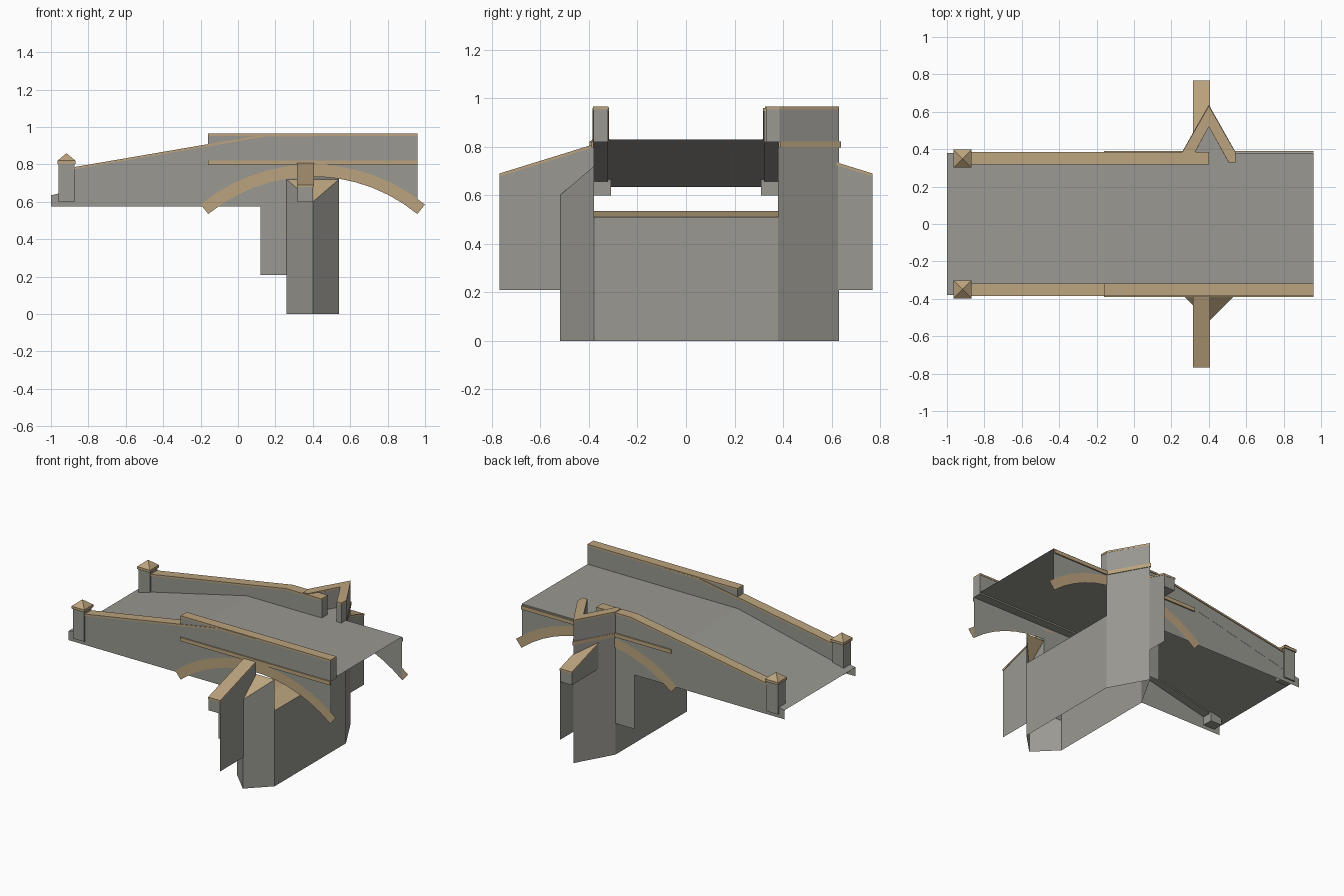
import bpy, math

if "Cube" in bpy.data.objects:
    bpy.data.objects.remove(bpy.data.objects["Cube"])


def material(name, r, g, b):
    m = bpy.data.materials.new(name)
    m.diffuse_color = (r, g, b, 1)
    m.use_nodes = True
    m.node_tree.nodes["Principled BSDF"].inputs["Base Color"].default_value = m.diffuse_color
    return m


tan = material("sandstone", 0.50, 0.37, 0.21)
grey = material("grey_stone", 0.32, 0.315, 0.285)


def mesh(name, verts, faces, mat=grey):
    me = bpy.data.meshes.new(name)
    me.from_pydata(verts, [], faces)
    ob = bpy.data.objects.new(name, me)
    bpy.context.collection.objects.link(ob)
    me.materials.append(mat)
    return ob


def prism(name, profile, axis, a, b, mat=grey):
    """Extrude a 2D profile along an axis from a to b."""
    put = {'x': lambda p, t: (t, p[0], p[1]),
           'y': lambda p, t: (p[0], t, p[1]),
           'z': lambda p, t: (p[0], p[1], t)}[axis]
    n = len(profile)
    verts = [put(p, t) for t in (a, b) for p in profile]
    faces = [(i, (i + 1) % n, n + (i + 1) % n, n + i) for i in range(n)]
    faces += [tuple(reversed(range(n))), tuple(range(n, 2 * n))]
    return mesh(name, verts, faces, mat)


def box(name, x0, x1, y0, y1, z0, z1, mat=grey):
    return prism(name, [(x0, y0), (x1, y0), (x1, y1), (x0, y1)], 'z', z0, z1, mat)


def strip(line, t):
    """Closed band of thickness t below a polyline."""
    return line + [(x, z - t) for x, z in reversed(line)]


CX, CZ, R_IN, R_OUT = 0.40, -0.145, 0.88, 0.945
HALF = math.radians(39.4)
DECK = [(-1, 0.635), (-0.16, 0.83), (0.96, 0.83)]

# Road deck: ramp and level span
for name, a, b in (("ramp_deck", DECK[0], DECK[1]), ("span_deck", DECK[1], DECK[2])):
    mesh(name, [(a[0], -0.38, a[1]), (b[0], -0.38, b[1]),
                (b[0], 0.38, b[1]), (a[0], 0.38, a[1])], [(0, 1, 2, 3)])

# Parts repeated on both sides (s = -1 front, 1 back)
for s, side in ((-1, "front"), (1, "back")):
    # Thin side wall, arched on the free half
    arc = []
    for i in range(9):
        x = 0.96 - 0.56 * i / 8
        arc.append((x, CZ + math.sqrt((R_IN + 0.003) ** 2 - (x - CX) ** 2)))
    wall = DECK + arc + [(0.40, 0.21), (0.12, 0.21), (0.12, 0.575), (-1, 0.575)]
    mesh(side + "_side_wall", [(x, s * 0.38, z) for x, z in wall],
         [tuple(range(len(wall)))])

    # Flat arch stones laid on the wall
    n = 13
    for i in range(n):
        a0, a1 = (-HALF + 2 * HALF * k / n for k in (i, i + 1))
        mesh(side + "_arch_stone",
             [(CX + r * math.sin(a), s * 0.385, CZ + r * math.cos(a))
              for r, a in ((R_IN, a0), (R_IN, a1), (R_OUT, a1), (R_OUT, a0))],
             [(0, 1, 2, 3) if s < 0 else (3, 2, 1, 0)], tan)

    # String course along the span
    box(side + "_string_course", -0.16, 0.96, *sorted((s * 0.381, s * 0.39)), 0.797, 0.822, tan)

    # Sloping parapet with coping
    top = [(-0.88, 0.785), (0.14, 0.96), (0.40, 0.96)]
    low = [(0.40, 0.82), (-0.16, 0.82), (-0.88, 0.655)]
    prism(side + "_ramp_parapet", [(x, z - 0.012) for x, z in top] + low,
          'y', s * 0.322, s * 0.381)
    prism(side + "_ramp_coping", strip(top, 0.012), 'y', s * 0.318, s * 0.386, tan)

    # End post with pyramid cap
    px, py = -0.917, s * 0.35
    box(side + "_end_post", px - 0.042, px + 0.042, py - 0.04, py + 0.04, 0.60, 0.805)
    c = 0.048
    q = [(px - c, py - c), (px + c, py - c), (px + c, py + c), (px - c, py + c)]
    mesh(side + "_post_cap",
         [(x, y, 0.803) for x, y in q] + [(x, y, 0.82) for x, y in q] + [(px, py, 0.86)],
         [(3, 2, 1, 0)] + [(i, (i + 1) % 4, 4 + (i + 1) % 4, 4 + i) for i in range(4)]
         + [(4 + i, 4 + (i + 1) % 4, 8) for i in range(4)], tan)

    # Wing buttress: thin web, stone head and sloping coping
    mesh(side + "_wing_web",
         [(0.402, s * y, z) for y, z in ((0.38, 0.21), (0.768, 0.21), (0.768, 0.68), (0.38, 0.798))],
         [(0, 1, 2, 3)])
    slope = [(s * 0.38, 0.81), (s * 0.768, 0.69)]
    prism(side + "_wing_head",
          [(s * 0.38, 0.798), (s * 0.765, 0.679), (s * 0.765, 0.60), (s * 0.38, 0.60)],
          'x', 0.317, 0.401)
    prism(side + "_wing_coping", strip(slope, 0.012), 'x', 0.315, 0.405, tan)

# Level front parapet
box("front_parapet", -0.16, 0.96, -0.382, -0.321, 0.82, 0.953)
box("front_coping", -0.16, 0.96, -0.384, -0.319, 0.953, 0.965, tan)

# Pier side faces and low gabled cap
for x in (0.26, 0.54):
    mesh("pier_side", [(x, -0.38, 0), (x, 0.38, 0), (x, 0.38, 0.51), (x, -0.38, 0.51)],
         [(0, 1, 2, 3)])
mesh("pier_cap", [(x, y, z) for x, z in ((0.26, 0.51), (0.40, 0.535), (0.54, 0.51))
                  for y in (-0.38, 0.38)], [(0, 2, 3, 1), (2, 4, 5, 3)], tan)

# Front cutwater with sloping tan cap
A, B, C = (0.26, -0.38), (0.40, -0.52), (0.54, -0.38)
mesh("front_cutwater",
     [(*A, 0), (*B, 0), (*C, 0), (*A, 0.72), (*B, 0.60), (*C, 0.72)],
     [(0, 1, 4, 3), (1, 2, 5, 4)])
mesh("front_cutwater_cap", [(*A, 0.72), (*B, 0.60), (*C, 0.72)], [(0, 1, 2)], tan)

# Back cutwater rising into a pedestrian refuge
refuge = [(0.26, 0.38), (0.40, 0.63), (0.54, 0.38)]
mesh("back_cutwater", [(x, y, z) for z in (0, 0.83) for x, y in refuge],
     [(0, 3, 4, 1), (1, 4, 5, 2), (3, 5, 4)])
vee = [(0.26, 0.325), (0.26, 0.385), (0.40, 0.631), (0.54, 0.385),
       (0.54, 0.33), (0.505, 0.33), (0.40, 0.52), (0.295, 0.325)]
prism("refuge_parapet", vee, 'z', 0.82, 0.953)
prism("refuge_coping", [(0.40 + (x - 0.40) * 1.01, y) for x, y in vee], 'z', 0.953, 0.965, tan)
band = [(0.255, 0.381), (0.40, 0.638), (0.545, 0.381), (0.53, 0.381), (0.40, 0.615), (0.27, 0.381)]
prism("refuge_string_course", band, 'z', 0.797, 0.822, tan)
